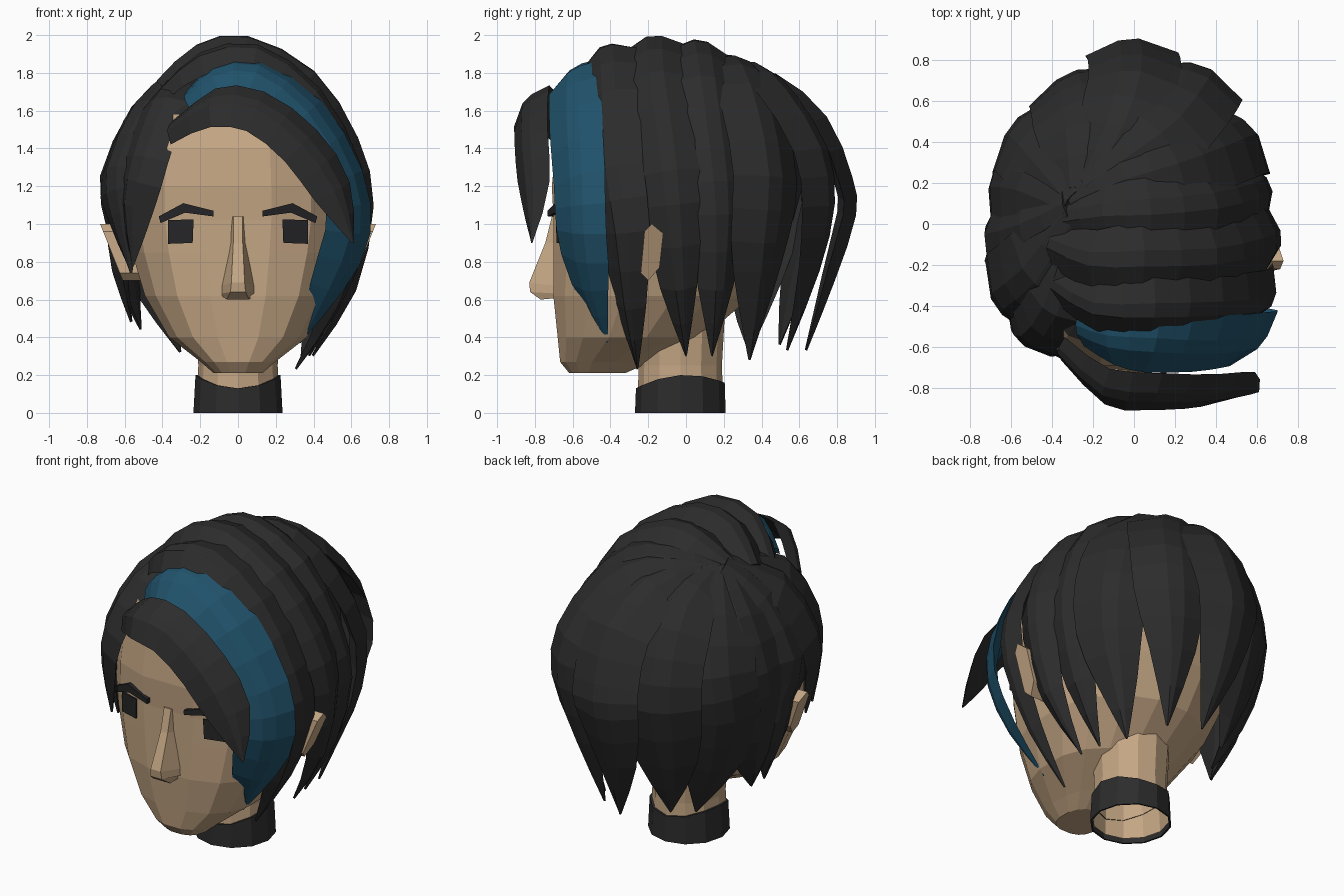
import bpy, bmesh, math
from mathutils import Vector
from mathutils.bvhtree import BVHTree


def material(name, rgb):
    m = bpy.data.materials.new(name)
    m.diffuse_color = (*rgb, 1)
    return m


SKIN = material("skin", (0.55, 0.38, 0.23))
HAIR = material("charcoal hair", (0.025, 0.025, 0.025))
BLUE = material("blue streak", (0.015, 0.086, 0.15))
DARK = material("dark features", (0.019, 0.019, 0.021))


def finish(name, bm, *mats):
    bmesh.ops.recalc_face_normals(bm, faces=bm.faces)
    me = bpy.data.meshes.new(name)
    bm.to_mesh(me)
    ob = bpy.data.objects.new(name, me)
    bpy.context.collection.objects.link(ob)
    for m in mats:
        me.materials.append(m)
    return ob


def loft(bm, rings, caps=True):
    """Join closed rings of points into a skin."""
    vs = [[bm.verts.new(p) for p in r] for r in rings]
    n = len(vs[0])
    for a, b in zip(vs, vs[1:]):
        for i in range(n):
            j = (i + 1) % n
            bm.faces.new((a[i], a[j], b[j], b[i]))
    if caps:
        bm.faces.new(vs[0])
        bm.faces.new(vs[-1])


# Head: rounded-box rings (height, half width, front y, back y)
def head_ring(z, hw, yf, yb, n=16):
    pts, cy, hd = [], (yf + yb) / 2, (yb - yf) / 2
    for i in range(n):
        a = 2 * math.pi * (i + 0.5) / n
        c, s = math.cos(a), math.sin(a)
        e = 0.75 if s < 0 else 0.95
        pts.append((hw * math.copysign(abs(c) ** e, c),
                    cy + hd * math.copysign(abs(s) ** e, s), z))
    return pts


bm = bmesh.new()
loft(bm, [head_ring(*r) for r in (
    (0.21, 0.13, -0.62, -0.32), (0.27, 0.2, -0.67, -0.18), (0.4, 0.37, -0.685, 0.1),
    (0.62, 0.5, -0.71, 0.36), (0.85, 0.57, -0.71, 0.5), (1.02, 0.6, -0.71, 0.58),
    (1.2, 0.6, -0.72, 0.63), (1.4, 0.58, -0.7, 0.62), (1.58, 0.5, -0.62, 0.55),
    (1.72, 0.34, -0.44, 0.42), (1.78, 0.15, -0.22, 0.25))])
bm.normal_update()
for f in bm.faces:  # scalp below the locks
    c = f.calc_center_median()
    f.material_index = int(c.z > 1.05 and c.y > -0.3 or c.z > 1.62)
surface = BVHTree.FromBMesh(bm)
finish("head", bm, SKIN, HAIR)


def face_y(x, z):
    hit = surface.ray_cast(Vector((x, -3, z)), Vector((0, 1, 0)))[0]
    return hit.y if hit else -0.6


def face_plate(name, outline, out):
    """Thin plate that follows the face, from an x-z outline."""
    for side, s in (("right", 1), ("left", -1)):
        bm = bmesh.new()
        loft(bm, [[(s * x, face_y(s * x, z) - d, z) for x, z in outline]
                  for d in (-0.02, out)])
        finish(f"{name}_{side}", bm, DARK)


face_plate("eye", [(0.24, 0.9), (0.37, 0.895), (0.37, 1.02), (0.235, 1.025)], 0.009)
face_plate("brow", [(0.13, 1.04), (0.28, 1.06), (0.41, 1.005), (0.42, 1.04),
                    (0.29, 1.11), (0.13, 1.07)], 0.03)

# Nose: tapered bridge, wide base
bm = bmesh.new()
loft(bm, [[(-w, -0.66, zb), (-r, yf, zf), (r, yf, zf), (w, -0.66, zb)]
          for w, zb, r, yf, zf in (
    (0.045, 1.04, 0.025, -0.71, 1.04), (0.05, 0.9, 0.025, -0.745, 0.9),
    (0.1, 0.67, 0.035, -0.83, 0.69), (0.1, 0.63, 0.04, -0.825, 0.64),
    (0.07, 0.61, 0.06, -0.77, 0.6))])
finish("nose", bm, SKIN)

# Ears
for side, s in (("right", 1), ("left", -1)):
    bm = bmesh.new()
    shape = [(-0.24, 0.74), (-0.2, 0.7), (-0.14, 0.77), (-0.12, 0.95), (-0.18, 1.0), (-0.22, 0.96)]
    loft(bm, [[(s * (x + (z - 0.85) * 0.4), y, z) for y, z in shape] for x in (0.52, 0.67)])
    finish(f"ear_{side}", bm, SKIN)


# Neck and collar: open tubes
def oval(rx, ry, z, n=12):
    out = []
    for i in range(n):
        a = 2 * math.pi * i / n
        x, y = math.cos(a), math.sin(a)
        out.append((rx * x, -0.03 + ry * y, z(y) if callable(z) else z))
    return out


bm = bmesh.new()
loft(bm, [oval(0.222, 0.228, 0.03), oval(0.21, 0.22, 0.25), oval(0.23, 0.24, 0.6)], False)
finish("neck", bm, SKIN)


def rim(y):
    return 0.2 - 0.055 * y * y + 0.015 * y


bm = bmesh.new()
loft(bm, [oval(0.225, 0.23, 0.0), oval(0.236, 0.24, 0.0), oval(0.225, 0.235, rim),
          oval(0.21, 0.22, rim)], False)
finish("collar", bm, HAIR)


# Hair locks: ridged section swept along a smooth path, tapering to a tip
def smooth_path(p, sub=2):
    p = [Vector(q) for q in p]
    ext = [2 * p[0] - p[1]] + p + [2 * p[-1] - p[-2]]
    out = []
    for a, b, c, d in zip(ext, ext[1:], ext[2:], ext[3:]):
        for k in range(sub):
            t = k / sub
            out.append(0.5 * (2 * b + (c - a) * t + (2 * a - 5 * b + 4 * c - d) * t * t
                              + (3 * b - a - 3 * c + d) * t ** 3))
    return out + [p[-1]]


def lock(name, width, path, mat=HAIR, thick=0.065, taper=0.62):
    pts = smooth_path(path)
    last = len(pts) - 1
    rings = []
    for i, p in enumerate(pts):
        t = i / last
        tan = (pts[min(i + 1, last)] - pts[max(i - 1, 0)]).normalized()
        out = p - Vector((0, -0.03, 0.95))
        out = (out - tan * out.dot(tan)).normalized()
        across = tan.cross(out)
        w = width * min(1, 0.6 + 1.6 * t)
        if t > taper:
            w *= max(0.03, 1 - ((t - taper) / (1 - taper)) ** 1.7)
        h = thick * min(1, w / width + 0.1)
        section = ((-0.54, -1.0), (-0.16, 0.05), (0.08, 0.15), (0.54, -1.0), (0.05, -1.4))
        rings.append([p + across * w * a + out * h * b for a, b in section])
    bm = bmesh.new()
    loft(bm, rings)
    finish(name, bm, mat)


lock("fringe", 0.27, [(-0.37, -0.62, 1.5), (-0.15, -0.82, 1.64), (0.1, -0.85, 1.62),
     (0.35, -0.85, 1.43), (0.52, -0.83, 1.18), (0.61, -0.82, 0.9)], thick=0.04, taper=0.72)
lock("blue_streak", 0.33, [(-0.28, -0.52, 1.66), (-0.13, -0.58, 1.79), (0.1, -0.6, 1.81),
     (0.38, -0.61, 1.6), (0.58, -0.59, 1.25), (0.61, -0.58, 0.95), (0.49, -0.53, 0.65),
     (0.33, -0.42, 0.37)], BLUE, 0.04, 0.74)
lock("side_lock_1", 0.3, [(-0.4, -0.3, 1.72), (-0.2, -0.42, 1.89), (0.1, -0.43, 1.93),
     (0.42, -0.42, 1.7), (0.63, -0.4, 1.3), (0.67, -0.35, 0.95), (0.52, -0.31, 0.55),
     (0.31, -0.26, 0.23)])
lock("side_lock_2", 0.33, [(-0.42, -0.1, 1.76), (-0.22, -0.18, 1.94), (0.05, -0.18, 1.985),
     (0.4, -0.17, 1.8), (0.63, -0.12, 1.45), (0.71, -0.08, 1.1), (0.62, -0.04, 0.65),
     (0.4, 0.0, 0.3)])
lock("side_lock_3", 0.33, [(-0.38, 0.02, 1.78), (-0.15, 0.06, 1.93), (0.08, 0.07, 1.96),
     (0.4, 0.1, 1.78), (0.6, 0.15, 1.4), (0.66, 0.18, 1.05), (0.57, 0.17, 0.65),
     (0.38, 0.14, 0.3)])
lock("side_lock_4", 0.4, [(-0.32, 0.12, 1.8), (-0.05, 0.24, 1.88), (0.2, 0.32, 1.83),
     (0.42, 0.4, 1.6), (0.57, 0.46, 1.25), (0.56, 0.43, 0.9), (0.46, 0.39, 0.6),
     (0.34, 0.34, 0.28)])
lock("back_lock_1", 0.42, [(-0.25, 0.2, 1.82), (0.0, 0.38, 1.84), (0.2, 0.54, 1.7),
     (0.33, 0.72, 1.4), (0.34, 0.76, 1.1), (0.27, 0.69, 0.75), (0.2, 0.54, 0.33)])
lock("back_lock_2", 0.42, [(-0.22, 0.2, 1.83), (-0.08, 0.48, 1.78), (0.0, 0.74, 1.56),
     (0.0, 0.87, 1.25), (-0.02, 0.89, 1.05), (-0.02, 0.78, 0.7), (0.02, 0.64, 0.33)])
lock("back_lock_3", 0.46, [(-0.27, 0.18, 1.81), (-0.27, 0.48, 1.7), (-0.29, 0.67, 1.42),
     (-0.31, 0.73, 1.1), (-0.29, 0.62, 0.7), (-0.24, 0.5, 0.36)])
lock("back_lock_4", 0.46, [(-0.3, 0.14, 1.81), (-0.45, 0.36, 1.62), (-0.56, 0.49, 1.3),
     (-0.58, 0.46, 1.0), (-0.48, 0.4, 0.65), (-0.31, 0.34, 0.32)])
lock("left_lock_1", 0.4, [(-0.33, 0.1, 1.81), (-0.55, 0.22, 1.58), (-0.68, 0.24, 1.25),
     (-0.67, 0.21, 0.95), (-0.62, 0.15, 0.68), (-0.52, 0.08, 0.44)])
lock("left_lock_2", 0.4, [(-0.34, 0.08, 1.82), (-0.55, -0.03, 1.62), (-0.72, -0.08, 1.25),
     (-0.69, 0.0, 1.0), (-0.66, 0.02, 0.75), (-0.57, 0.02, 0.48)])
lock("left_lock_3", 0.4, [(-0.33, 0.04, 1.82), (-0.52, -0.24, 1.64), (-0.67, -0.36, 1.3),
     (-0.65, -0.4, 1.05), (-0.57, -0.4, 0.74)])
lock("left_lock_4", 0.32, [(-0.32, -0.1, 1.8), (-0.42, -0.42, 1.66), (-0.53, -0.56, 1.36),
     (-0.58, -0.53, 1.1), (-0.56, -0.48, 0.78)])
